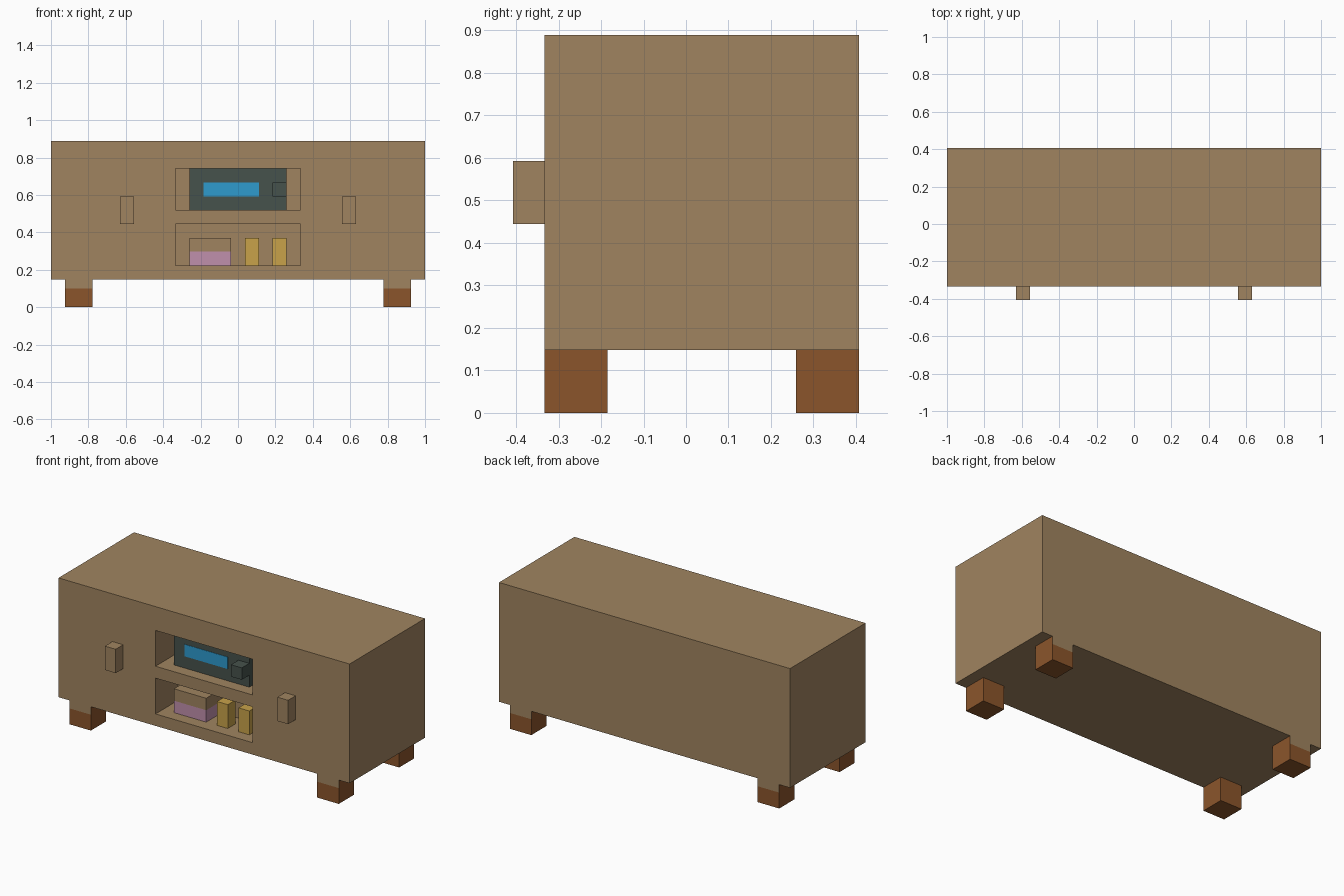
import bpy, bmesh

if "Cube" in bpy.data.objects:
    bpy.data.objects.remove(bpy.data.objects["Cube"])

U = 2 / 27            # modelling unit: the cabinet is 27 units long
FRONT = -4.5          # front plane of the cabinet, in units
BACK = 5.5


def material(name, r, g, b):
    lin = [c / 255 / 12.92 if c <= 10 else ((c / 255 + 0.055) / 1.055) ** 2.4 for c in (r, g, b)]
    m = bpy.data.materials.new(name)
    m.diffuse_color = (*lin, 1)
    m.use_nodes = True
    m.node_tree.nodes["Principled BSDF"].inputs["Base Color"].default_value = m.diffuse_color
    return m


TAN = material("tan wood", 160, 132, 96)
BROWN = material("brown leg wood", 139, 85, 43)
SLATE = material("dark slate", 70, 82, 76)
BLUE = material("screen blue", 46, 155, 206)
PINK = material("soft pink", 192, 144, 172)
GOLD = material("gold", 200, 162, 74)


def box(name, x, y, z, mats, split=None, rule=None):
    """Box from ranges in units; optional horizontal cut and face material rule."""
    bm = bmesh.new()
    bmesh.ops.create_cube(bm, size=1)
    for v in bm.verts:
        for i, (a, b) in enumerate((x, y, z)):
            v.co[i] = (a if v.co[i] < 0 else b) * U
    if split is not None:
        bmesh.ops.bisect_plane(bm, geom=bm.verts[:] + bm.edges[:] + bm.faces[:],
                               plane_co=(0, 0, split * U), plane_no=(0, 0, 1))
    bm.normal_update()
    if rule:
        for f in bm.faces:
            f.material_index = rule(f)
    me = bpy.data.meshes.new(name)
    bm.to_mesh(me)
    bm.free()
    for m in mats:
        me.materials.append(m)
    ob = bpy.data.objects.new(name, me)
    bpy.context.collection.objects.link(ob)
    return ob


# Cabinet body with two open niches cut into the front
body = box("cabinet_body", (-13.5, 13.5), (FRONT, BACK), (2, 12), [TAN])
for i, z in enumerate((3, 7)):
    cutter = box(f"niche_cutter_{i}", (-4.5, 4.5), (FRONT - 1, FRONT + 3), (z, z + 3), [TAN])
    cutter.hide_render = True
    mod = body.modifiers.new("niche", 'BOOLEAN')
    mod.operation, mod.solver, mod.object = 'DIFFERENCE', 'EXACT', cutter
    bpy.context.view_layer.objects.active = body
    bpy.ops.object.modifier_apply(modifier=mod.name)
    bpy.data.objects.remove(cutter)

# Legs and door handles, mirrored left and right
for side, s in (("left", -1), ("right", 1)):
    xs = sorted((s * 10.5, s * 12.5))
    for place, y0, d in (("front", FRONT, -1), ("back", BACK - 2, 1)):
        # outer face of each leg is tan above the brown foot
        box(f"{place}_{side}_leg", xs, (y0, y0 + 2), (0, 2), [BROWN, TAN], split=1.33,
            rule=lambda f, d=d: int(f.normal.y * d > 0.9 and f.calc_center_median().z > 1.33 * U))
    box(f"{side}_door_handle", sorted((s * 7.5, s * 8.5)), (FRONT - 1, FRONT), (6, 8), [TAN])

# Media unit in the upper niche
box("media_unit", (-3.5, 3.5), (FRONT + 1, FRONT + 3), (7, 10), [SLATE])
box("media_screen", (-2.5, 1.5), (FRONT + 0.97, FRONT + 1), (8, 9), [BLUE])
box("media_knob", (2.5, 3.5), (FRONT, FRONT + 1), (8, 9), [SLATE])

# Storage box (pink lower half) and two gold ornaments in the lower niche
box("storage_box", (-3.5, -0.5), (FRONT + 1, FRONT + 3), (3, 5), [TAN, PINK], split=4,
    rule=lambda f: int(f.calc_center_median().z < 4 * U))
for i, x in enumerate((0.5, 2.5)):
    box(f"gold_ornament_{i + 1}", (x, x + 1), (FRONT + 1, FRONT + 2), (3, 5), [GOLD])
